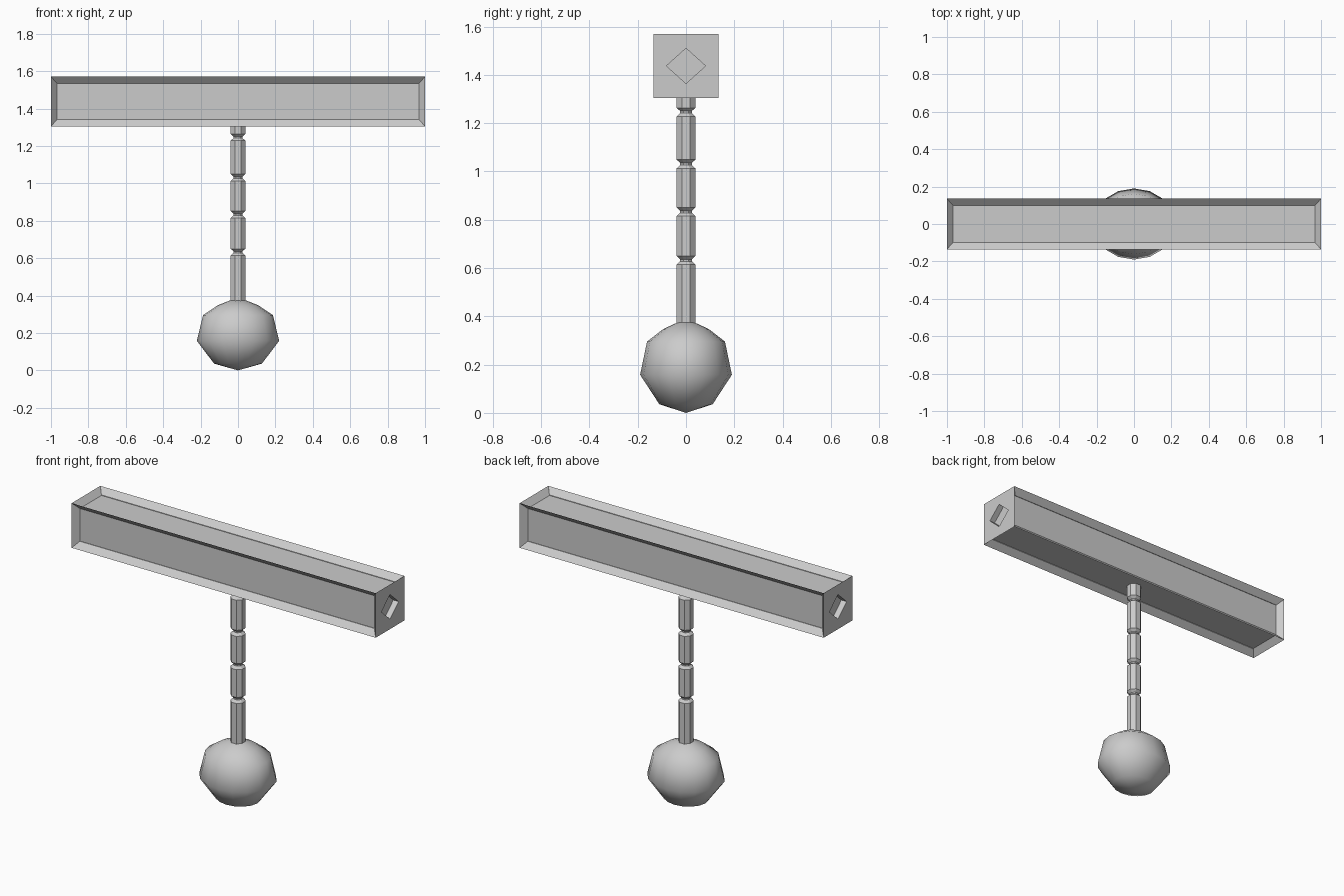
import bpy, bmesh, math

if "Cube" in bpy.data.objects:
    bpy.data.objects.remove(bpy.data.objects["Cube"])

def make_object(name, bm):
    bmesh.ops.recalc_face_normals(bm, faces=bm.faces)
    mesh = bpy.data.meshes.new(name)
    bm.to_mesh(mesh)
    bm.free()
    obj = bpy.data.objects.new(name, mesh)
    bpy.context.collection.objects.link(obj)
    return obj

def lathe(name, profile, sides, offset=0.0, y_scale=1.0, smooth=False):
    """Stack rings of (radius, z); a zero radius becomes a pole."""
    bm = bmesh.new()
    rings = []
    for r, z in profile:
        if r == 0:
            rings.append([bm.verts.new((0, 0, z))] * sides)
        else:
            angles = [offset + math.tau * i / sides for i in range(sides)]
            rings.append([bm.verts.new((r * math.cos(a), r * y_scale * math.sin(a), z))
                          for a in angles])
    for low, high in zip(rings, rings[1:]):
        for i in range(sides):
            j = (i + 1) % sides
            corners = list(dict.fromkeys((low[i], low[j], high[j], high[i])))
            bm.faces.new(corners)
    for ring in (rings[0], rings[-1]):
        if ring[0] is not ring[1]:
            bm.faces.new(ring)
    obj = make_object(name, bm)
    for p in obj.data.polygons:
        p.use_smooth = smooth
    return obj

# Crossbar: box with recessed long panels and diamond recesses in the ends
BAR_Z, DEPTH = 1.4375, 0.035
bm = bmesh.new()
bmesh.ops.create_cube(bm, size=1)
bmesh.ops.scale(bm, vec=(2, 0.27, 0.265), verts=bm.verts)
bmesh.ops.translate(bm, vec=(0, 0, BAR_Z), verts=bm.verts)
bm.normal_update()
panels = [f for f in bm.faces if abs(f.normal.x) < 0.5]
ends = [f for f in bm.faces if abs(f.normal.x) > 0.5]
bmesh.ops.inset_individual(bm, faces=panels, thickness=0.045, depth=-DEPTH)
bmesh.ops.inset_individual(bm, faces=ends, thickness=0.05)
for f in ends:
    side = math.copysign(1, f.calc_center_median().x)
    for v in f.verts:
        a = math.atan2(math.copysign(1, v.co.z - BAR_Z), math.copysign(1, v.co.y)) + math.pi / 4
        v.co.y = 0.081 * math.cos(a)
        v.co.z = BAR_Z + 0.073 * math.sin(a)
    floor = bmesh.ops.extrude_discrete_faces(bm, faces=[f])["faces"][0]
    bmesh.ops.translate(bm, vec=(-side * DEPTH, 0, 0), verts=floor.verts)
make_object("crossbar", bm)

# Shaft: octagonal rod pinched by four grooves
R, NECK = 0.042, 0.026
profile = [(R, 0.34)]
for z in (0.632, 0.833, 1.031, 1.246):
    profile += [(R, z - 0.018), (NECK, z - 0.004), (NECK, z + 0.004), (R, z + 0.018)]
profile.append((R, 1.35))
lathe("shaft", profile, 8, math.pi / 8)

# Weight: smooth low-poly ball, flattened front to back
lathe("ball_weight", [(0, 0.0), (0.128, 0.036), (0.22, 0.158), (0.187, 0.295),
                      (0.11, 0.347), (0.04, 0.375), (0, 0.377)],
      16, 0, 0.864, smooth=True)
